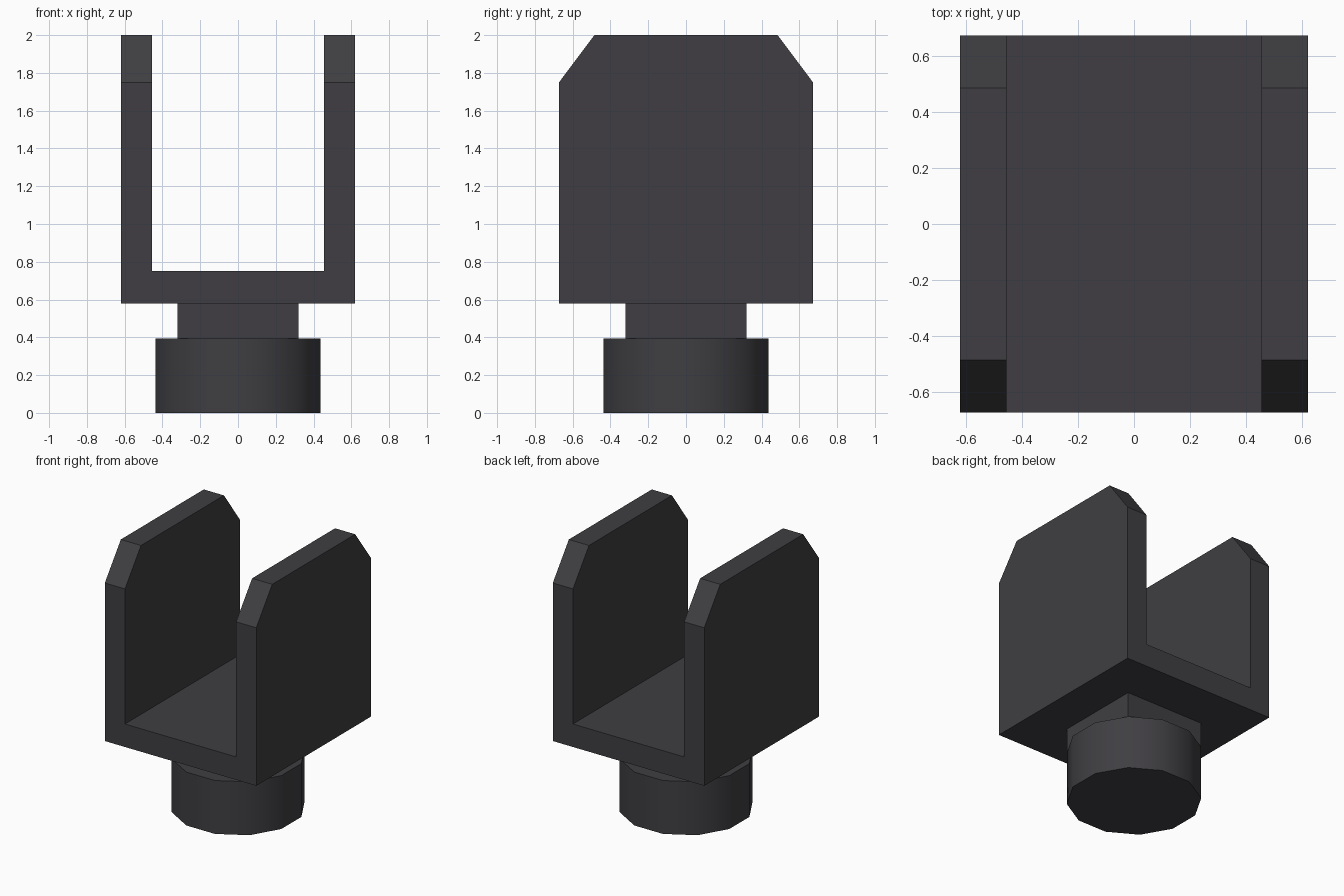
import bpy, bmesh, math
from mathutils import Vector

if "Cube" in bpy.data.objects:
    bpy.data.objects.remove(bpy.data.objects["Cube"])

dark = bpy.data.materials.new("dark_grey")
dark.diffuse_color = (0.050, 0.048, 0.054, 1.0)
dark.use_nodes = True
dark.node_tree.nodes["Principled BSDF"].inputs["Base Color"].default_value = dark.diffuse_color


def finish(bm, name):
    bmesh.ops.recalc_face_normals(bm, faces=bm.faces[:])
    mesh = bpy.data.meshes.new(name)
    bm.to_mesh(mesh)
    bm.free()
    obj = bpy.data.objects.new(name, mesh)
    mesh.materials.append(dark)
    bpy.context.collection.objects.link(obj)
    return obj


def extrude(profile, direction):
    bm = bmesh.new()
    face = bm.faces.new([bm.verts.new(p) for p in profile])
    result = bmesh.ops.extrude_face_region(bm, geom=[face], use_keep_orig=True)
    moved = [g for g in result["geom"] if isinstance(g, bmesh.types.BMVert)]
    bmesh.ops.translate(bm, verts=moved, vec=direction)
    return bm


# U-shaped bracket: profile run front to back, upper arm corners sliced off
W, IN, D = 0.62, 0.455, 0.672
u_shape = [(-W, 0.58), (W, 0.58), (W, 2.0), (IN, 2.0),
           (IN, 0.75), (-IN, 0.75), (-IN, 2.0), (-W, 2.0)]
bm = extrude([(x, -D, z) for x, z in u_shape], (0, 2 * D, 0))
for side in (-1, 1):
    bmesh.ops.recalc_face_normals(bm, faces=bm.faces[:])
    cut = bmesh.ops.bisect_plane(
        bm, geom=bm.verts[:] + bm.edges[:] + bm.faces[:],
        plane_co=(0, side * 0.485, 2.0),
        plane_no=Vector((0, side * 0.25, 0.187)).normalized(),
        clear_outer=True)
    bmesh.ops.holes_fill(bm, edges=[e for e in bm.edges if e.is_boundary], sides=0)
finish(bm, "fork_bracket")

# Square neck under the bracket
N = 0.32
bm = extrude([(-N, -N, 0.39), (N, -N, 0.39), (N, N, 0.39), (-N, N, 0.39)], (0, 0, 0.19))
finish(bm, "square_neck")

# Twelve-sided foot, its corners lining up with those of the neck
R = N * math.sqrt(2)
ring = [math.radians(15 + 30 * i) for i in range(12)]
bm = extrude([(R * math.cos(a), R * math.sin(a), 0) for a in ring], (0, 0, 0.395))
foot = finish(bm, "round_foot")
bpy.context.view_layer.objects.active = foot
foot.select_set(True)
bpy.ops.object.shade_smooth_by_angle(angle=math.radians(40))
